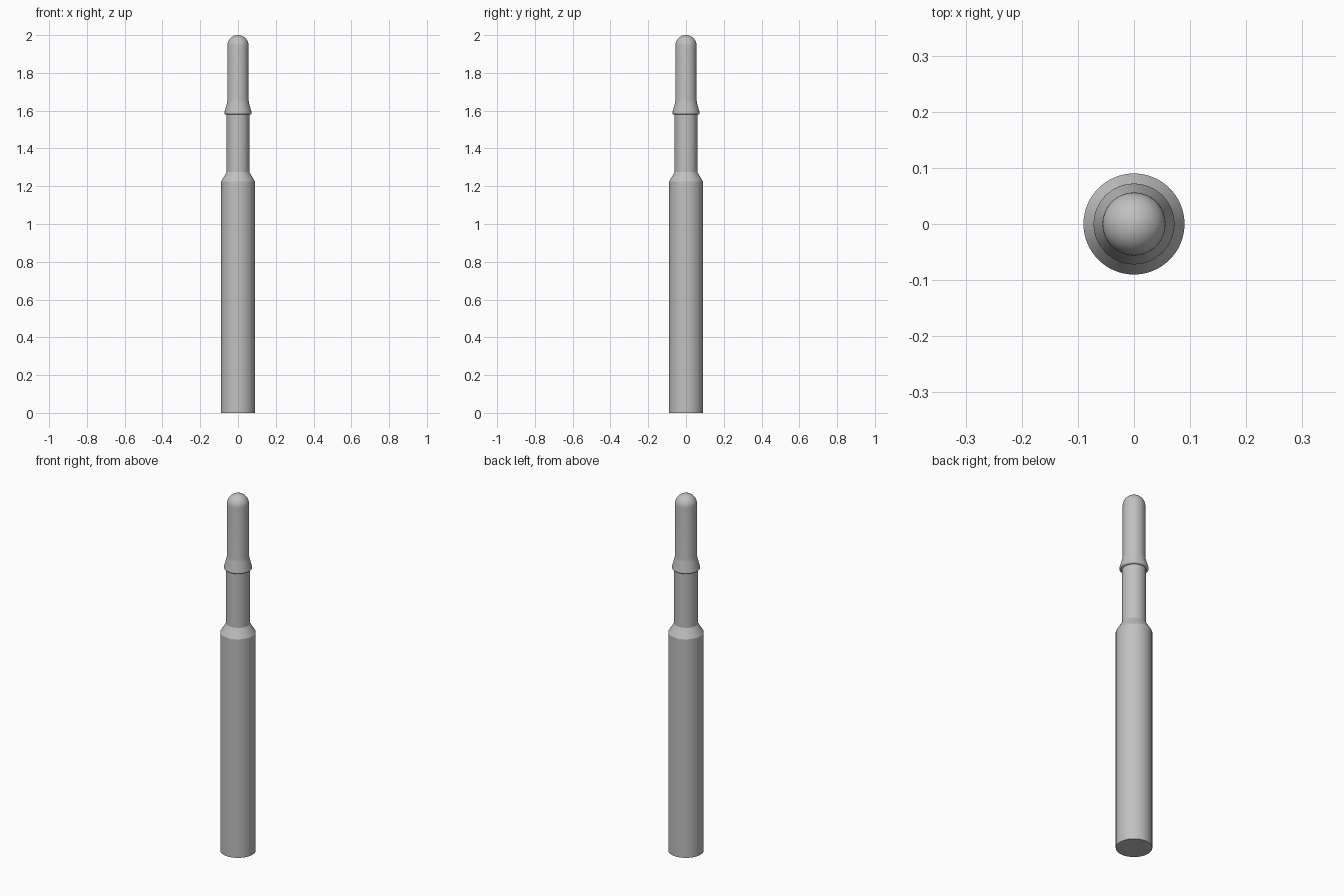
import bpy, bmesh, math
from mathutils import Matrix

cube = bpy.data.objects.get("Cube")
if cube:
    bpy.data.objects.remove(cube, do_unlink=True)

SIDES = 64

metal = bpy.data.materials.new("light grey metal")
metal.use_nodes = True
grey = (0.53, 0.53, 0.53, 1)
metal.diffuse_color = grey
metal.node_tree.nodes["Principled BSDF"].inputs["Base Color"].default_value = grey


def arc(radius, z, start, end, steps, center=0.0, height=None):
    """Profile points along an arc, angles in degrees from the horizontal."""
    height = height or radius
    angles = [math.radians(start + (end - start) * i / steps) for i in range(steps + 1)]
    return [(center + radius * math.cos(a), z + height * math.sin(a)) for a in angles]


def lathe(name, profile):
    """Closed solid of revolution from (radius, z) points, bottom to top."""
    bm = bmesh.new()
    points = [(0, profile[0][1])] + profile + [(0, profile[-1][1])]
    verts = [bm.verts.new((r, 0, z)) for r, z in points]
    edges = [bm.edges.new(pair) for pair in zip(verts, verts[1:])]
    bmesh.ops.spin(bm, geom=verts + edges, cent=(0, 0, 0), axis=(0, 0, 1),
                   angle=math.tau, steps=SIDES, use_duplicate=False)
    bmesh.ops.remove_doubles(bm, verts=bm.verts[:], dist=1e-5)
    bmesh.ops.recalc_face_normals(bm, faces=bm.faces[:])
    mesh = bpy.data.meshes.new(name)
    bm.to_mesh(mesh)
    bm.free()
    mesh.materials.append(metal)
    obj = bpy.data.objects.new(name, mesh)
    bpy.context.collection.objects.link(obj)
    bpy.ops.object.select_all(action='DESELECT')
    obj.select_set(True)
    bpy.context.view_layer.objects.active = obj
    bpy.ops.object.shade_smooth_by_angle(angle=math.radians(25))
    return obj


# Main barrel with a chamfered shoulder
lathe("barrel", [(0.09, 0), (0.09, 1.225), (0.06, 1.275)])

# Narrow neck rising out of the shoulder
lathe("neck", [(0.06, 1.27), (0.06, 1.59)])

# Plunger: rounded collar, flared skirt, straight shaft and domed tip
collar = arc(0.01, 1.589, -90, 15, 6, center=0.062)
skirt = [(0.058, 1.64), (0.056, 1.66)]
dome = arc(0.056, 1.944, 0, 90, 12)
lathe("plunger", collar + skirt + dome[:-1] + [(0.0001, 2.0)])
